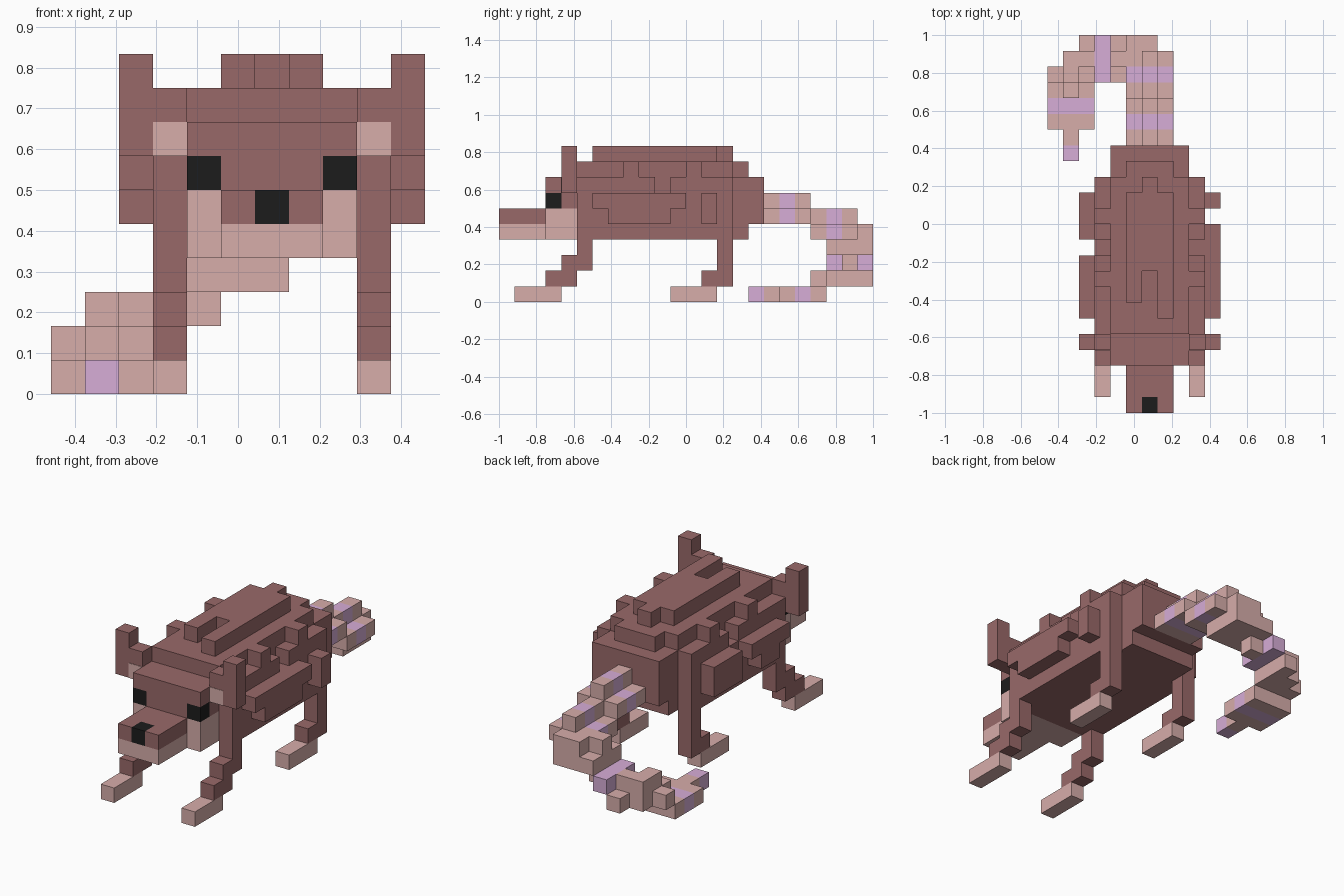
import bpy, bmesh
from mathutils import Vector

cube = bpy.data.objects.get("Cube")
if cube:
    bpy.data.objects.remove(cube)

S = 1 / 12                               # block size
ORIGIN = Vector((-5.5 * S, -1.0, 0.0))   # corner of the block grid


def linear(c):
    c /= 255
    return c / 12.92 if c <= 0.04045 else ((c + 0.055) / 1.055) ** 2.4


# Flat colours
COLOURS = {"brown_fur": (153, 105, 105), "pale_fur": (215, 173, 170),
           "lilac_band": (215, 173, 215), "black": (28, 28, 28)}
mats = []
for name, rgb in COLOURS.items():
    m = bpy.data.materials.new(name)
    m.use_nodes = True
    col = (*[linear(c) for c in rgb], 1)
    m.diffuse_color = col
    bsdf = next(n for n in m.node_tree.nodes if n.type == 'BSDF_PRINCIPLED')
    bsdf.inputs["Base Color"].default_value = col
    bsdf.inputs["Roughness"].default_value = 0.9
    mats.append(m)
BROWN, PALE, LILAC, BLACK = range(4)

parts = {}   # part name -> {block: colour}


def box(part, colour, x, y, z):
    """Fill blocks over half-open ranges; later boxes recolour earlier ones."""
    cells = parts.setdefault(part, {})
    for i in range(*x):
        for j in range(*y):
            for k in range(*z):
                cells[i, j, k] = colour


def pair(part, colour, x, y, z):
    """Same box on both sides of the body's middle column."""
    box("left_" + part, colour, x, y, z)
    box("right_" + part, colour, (13 - x[1], 13 - x[0]), y, z)


# Body core, stepped at the rump
box("body", BROWN, (4, 9), (5, 16), (4, 8))
box("body", BROWN, (4, 9), (16, 17), (5, 8))
box("body", BROWN, (4, 9), (5, 15), (8, 9))
box("body", BROWN, (5, 8), (15, 16), (8, 9))

# Ragged ridge along the back
box("back_ridge", BROWN, (5, 6), (7, 14), (9, 10))
box("back_ridge", BROWN, (6, 7), (9, 15), (9, 10))
box("back_ridge", BROWN, (7, 8), (6, 14), (9, 10))

# Flanks with shaggy tufts
pair("flank", BROWN, (9, 10), (6, 14), (4, 7))
pair("flank", BROWN, (9, 10), (6, 10), (7, 8))
pair("flank", BROWN, (9, 10), (11, 14), (7, 8))
for j in (8, 12):
    pair("flank", BROWN, (9, 10), (j, j + 1), (8, 9))
box("left_tufts", BROWN, (10, 11), (6, 12), (6, 7))
box("left_tufts", BROWN, (10, 11), (7, 11), (5, 6))
box("left_tufts", BROWN, (10, 11), (13, 14), (5, 7))
box("right_tufts", BROWN, (2, 3), (6, 10), (6, 7))
box("right_tufts", BROWN, (2, 3), (7, 9), (5, 6))
box("right_tufts", BROWN, (2, 3), (11, 14), (5, 7))

# Legs and feet
for name, foot, shin, knee, thigh in (
        ("front_leg", (1, 4), (3, 5), (4, 6), (5, 6)),
        ("back_leg", (11, 14), (13, 15), (14, 15), (14, 15))):
    pair(name, PALE, (9, 10), foot, (0, 1))
    pair(name, BROWN, (9, 10), shin, (1, 2))
    pair(name, BROWN, (9, 10), knee, (2, 3))
    pair(name, BROWN, (9, 10), thigh, (3, 8))

# Head with pale jaw and cheeks, and black eyes
box("head", BROWN, (4, 9), (3, 5), (4, 8))
box("head", PALE, (4, 9), (3, 5), (4, 5))
for i in (4, 8):
    box("head", PALE, (i, i + 1), (3, 5), (4, 6))
    box("head", BLACK, (i, i + 1), (3, 4), (6, 7))

# Muzzle and nose
box("muzzle", PALE, (5, 8), (0, 3), (4, 5))
box("muzzle", BROWN, (5, 8), (0, 3), (5, 6))
box("muzzle", BLACK, (6, 7), (0, 1), (5, 6))

# Ears
pair("ear", BROWN, (9, 10), (4, 5), (7, 9))
pair("ear", BROWN, (10, 11), (4, 5), (7, 10))

# Tail: a three-wide strip with a raised middle, sweeping down to the right
for part, y, z, band in (("tail_root", (17, 20), 5, 18),
                         ("tail_middle", (20, 23), 4, 21)):
    for x, level in (((5, 8), z), ((6, 7), z + 1)):
        box(part, PALE, x, y, (level, level + 1))
        box(part, LILAC, x, (band, band + 1), (level, level + 1))
box("tail_bend", PALE, (4, 7), (21, 24), (3, 4))
box("tail_bend", PALE, (4, 7), (22, 23), (4, 5))
box("tail_bend", PALE, (5, 7), (23, 24), (4, 5))
box("tail_bend", PALE, (4, 5), (22, 23), (2, 3))
box("tail_bend", LILAC, (3, 4), (21, 24), (2, 3))
box("tail_curl", PALE, (2, 3), (21, 24), (1, 2))
box("tail_curl", PALE, (2, 3), (22, 23), (2, 3))
box("tail_curl", PALE, (1, 2), (21, 23), (1, 3))
box("tail_curl", PALE, (0, 1), (21, 22), (1, 2))
box("tail_curl", PALE, (1, 2), (20, 21), (1, 2))
box("tail_end", PALE, (0, 3), (18, 21), (0, 1))
box("tail_end", LILAC, (0, 3), (19, 20), (0, 1))
box("tail_end", PALE, (1, 2), (17, 18), (0, 1))
box("tail_end", LILAC, (1, 2), (16, 17), (0, 1))

filled = {c for cells in parts.values() for c in cells}


def finish(name, bm):
    me = bpy.data.meshes.new(name)
    bm.to_mesh(me)
    bm.free()
    for m in mats:
        me.materials.append(m)
    ob = bpy.data.objects.new(name, me)
    bpy.context.collection.objects.link(ob)


def build(name, cells):
    """Skin the outer sides of a part's blocks and merge flat areas."""
    bm = bmesh.new()
    for cell, colour in cells.items():
        centre = Vector(cell) + Vector((0.5, 0.5, 0.5))
        for axis in range(3):
            for sign in (-1, 1):
                n = Vector((0, 0, 0))
                n[axis] = sign
                if tuple(int(v) for v in Vector(cell) + n) in filled:
                    continue
                u = Vector((0, 0, 0))
                u[(axis + 1) % 3] = 0.5
                w = n.cross(u)
                ring = [centre + n * 0.5 + d for d in (-u - w, u - w, u + w, w - u)]
                face = bm.faces.new([bm.verts.new(ORIGIN + p * S) for p in ring])
                face.material_index = colour
    bmesh.ops.remove_doubles(bm, verts=bm.verts, dist=0.0001)
    bmesh.ops.dissolve_limit(bm, angle_limit=0.01, verts=bm.verts,
                             edges=bm.edges, delimit={'MATERIAL'})
    finish(name, bm)


for part_name, part_cells in parts.items():
    build(part_name, part_cells)

# Pale inner ear plates
for name, i in (("left_inner_ear", 9), ("right_inner_ear", 3)):
    bm = bmesh.new()
    bmesh.ops.create_cube(bm, size=S)
    centre = ORIGIN + Vector((i + 0.5, 4, 7.5)) * S
    for v in bm.verts:
        v.co.y *= 0.06
        v.co += centre
    for f in bm.faces:
        f.material_index = PALE
    finish(name, bm)
